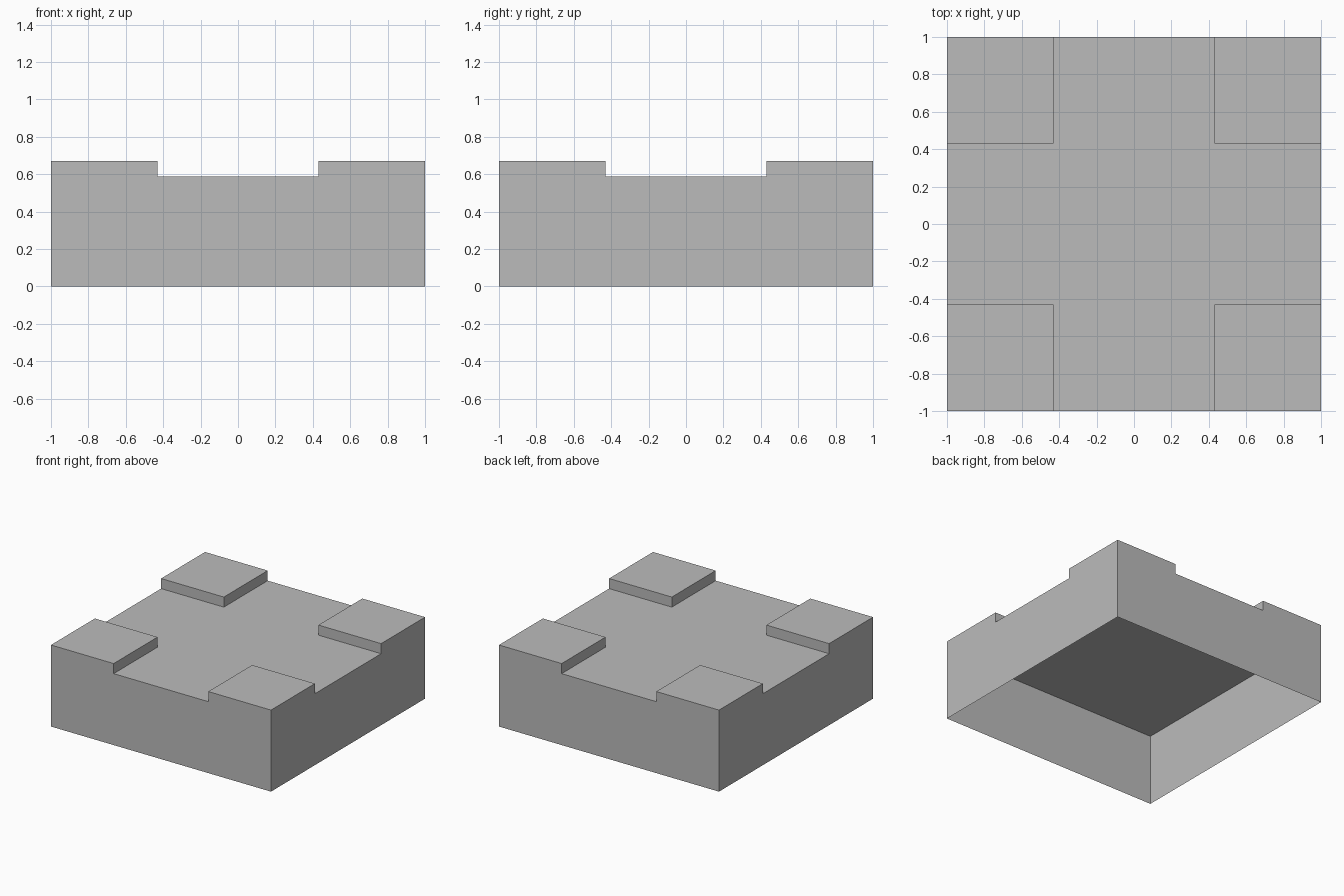
import bpy
import bmesh
from mathutils import Matrix

old = bpy.data.objects.get("Cube")
if old:
    bpy.data.objects.remove(old, do_unlink=True)

BASE_HEIGHT = 0.587
PAD_RISE = 0.083
PAD_EDGE = 0.43

# Plain grey finish
grey = bpy.data.materials.new("plain grey")
grey.use_nodes = True
colour = (0.5, 0.5, 0.5, 1)
grey.diffuse_color = colour
grey.node_tree.nodes["Principled BSDF"].inputs["Base Color"].default_value = colour

# Box body, cut along the inner edges of the corner pads
bm = bmesh.new()
bmesh.ops.create_cube(bm, size=1, matrix=Matrix.Translation((0, 0, BASE_HEIGHT / 2))
                      @ Matrix.Diagonal((2, 2, BASE_HEIGHT, 1)))
for axis in ((1, 0, 0), (0, 1, 0)):
    for side in (-PAD_EDGE, PAD_EDGE):
        bmesh.ops.bisect_plane(bm, geom=bm.verts[:] + bm.edges[:] + bm.faces[:],
                               plane_co=[side * a for a in axis], plane_no=axis)

# Open underside
bottom = [f for f in bm.faces if f.normal.z < -0.5]
bmesh.ops.delete(bm, geom=bottom, context='FACES')

# Raised hollow pads at the four corners
corners = []
for f in bm.faces:
    c = f.calc_center_median()
    if f.normal.z > 0.5 and min(abs(c.x), abs(c.y)) > PAD_EDGE:
        corners.append(f)
raised = bmesh.ops.extrude_face_region(bm, geom=corners)
pad_verts = [v for v in raised["geom"] if isinstance(v, bmesh.types.BMVert)]
bmesh.ops.translate(bm, verts=pad_verts, vec=(0, 0, PAD_RISE))

# Merge coplanar pieces into clean flat walls
bm.normal_update()
bmesh.ops.dissolve_limit(bm, angle_limit=0.01, verts=bm.verts[:], edges=bm.edges[:])

mesh = bpy.data.meshes.new("hollow_block")
bm.to_mesh(mesh)
bm.free()
mesh.materials.append(grey)
block = bpy.data.objects.new("hollow_block", mesh)
bpy.context.collection.objects.link(block)
